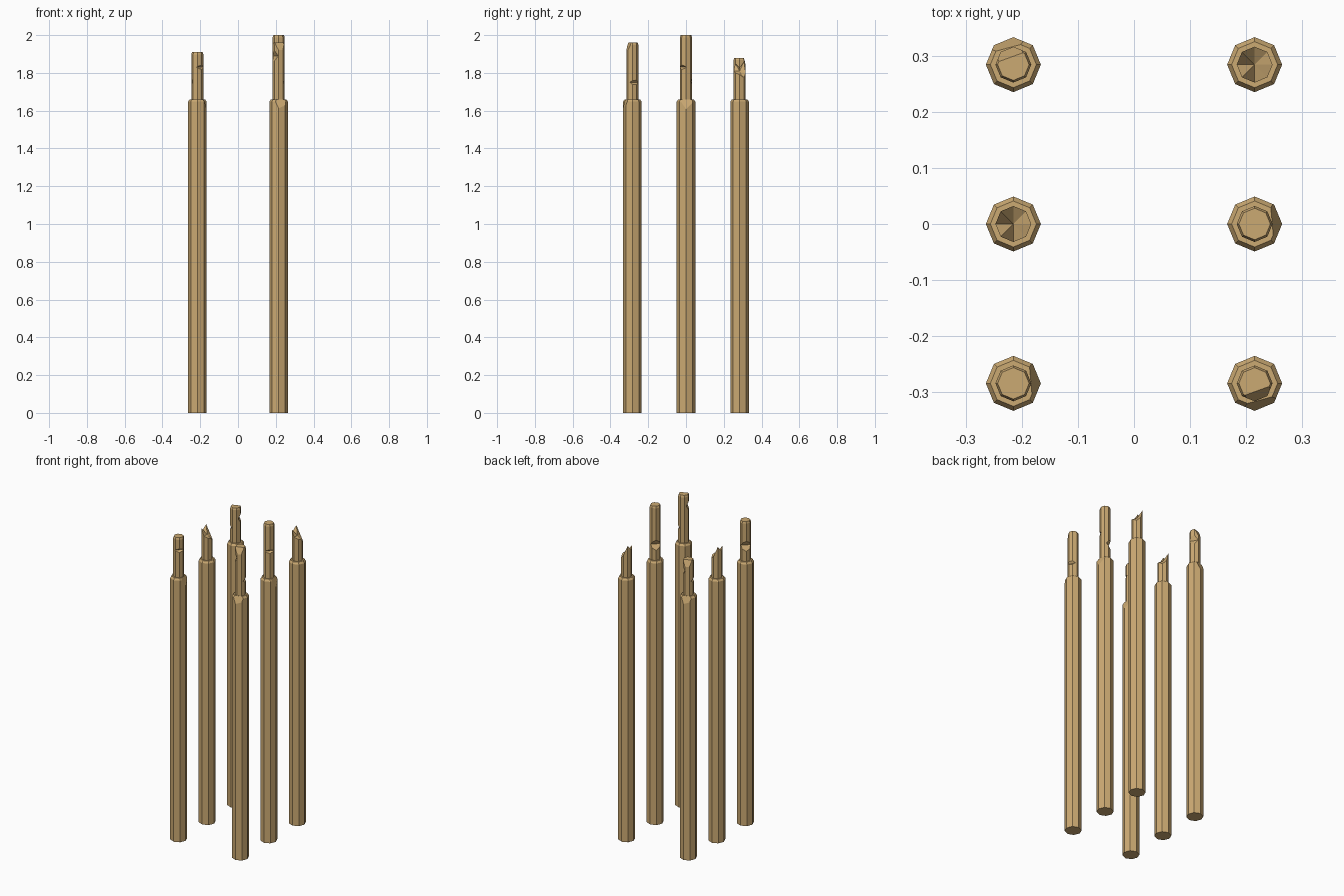
import bpy, bmesh, math
from mathutils import Vector, Matrix

if "Cube" in bpy.data.objects:
    bpy.data.objects.remove(bpy.data.objects["Cube"])

wood = bpy.data.materials.new("tan_wood")
wood.diffuse_color = (0.60, 0.40, 0.17, 1)
wood.use_nodes = True
wood.node_tree.nodes["Principled BSDF"].inputs["Base Color"].default_value = wood.diffuse_color

R, SHOULDER, TENON_R = 0.049, 1.66, 0.032


def add_object(name, bm, loc, rot=0.0):
    bmesh.ops.recalc_face_normals(bm, faces=bm.faces)
    me = bpy.data.meshes.new(name)
    bm.to_mesh(me)
    bm.free()
    ob = bpy.data.objects.new(name, me)
    me.materials.append(wood)
    ob.location = loc
    ob.rotation_euler.z = rot
    bpy.context.collection.objects.link(ob)
    return ob


def lathe(profile):
    """Eight-sided solid from (radius, height) pairs."""
    bm = bmesh.new()
    rings = [[bm.verts.new((r * math.cos(k * math.pi / 4), r * math.sin(k * math.pi / 4), z))
              for k in range(8)] for r, z in profile]
    for a, b in zip(rings, rings[1:]):
        for k in range(8):
            n = (k + 1) % 8
            bm.faces.new((a[k], a[n], b[n], b[k]))
    bm.faces.new(rings[0][::-1])
    return bm, rings[-1]


def heading(deg):
    return Vector((math.cos(math.radians(deg)), math.sin(math.radians(deg)), 0))


def chop(bm, point, normal):
    """Slice a corner away and close the cut."""
    geom = bm.verts[:] + bm.edges[:] + bm.faces[:]
    cut = bmesh.ops.bisect_plane(bm, geom=geom, plane_co=point, plane_no=normal, clear_outer=True)
    edges = [e for e in cut["geom_cut"] if isinstance(e, bmesh.types.BMEdge)]
    bmesh.ops.contextual_create(bm, geom=edges)


def post(name, loc, rot, chip):
    bm, top = lathe([(R, 0), (R, 1.648), (0.041, SHOULDER)])
    bm.faces.new(top)
    if chip is not None:
        d = heading(chip)
        chop(bm, d * 0.034 + Vector((0, 0, 1.652)), d * 0.05 + Vector((0, 0, 0.017)))
    add_object(name, bm, loc, rot)


def notch(ob, name, deg, z, depth, size, loc, rot):
    """V-shaped nick pointing inwards along a heading."""
    bm = bmesh.new()
    bmesh.ops.create_cube(bm, size=1)
    m = (Matrix.Rotation(math.radians(deg), 4, 'Z')
         @ Matrix.Translation((TENON_R * 0.96 - depth + 0.05, 0, z))
         @ Matrix.Diagonal((0.1 / math.sqrt(2), 0.2, size / math.sqrt(2), 1))
         @ Matrix.Rotation(math.pi / 4, 4, 'Y'))
    bm.transform(m)
    cutter = add_object(name, bm, loc, rot)
    cutter.hide_render = True
    cutter.display_type = 'WIRE'
    mod = ob.modifiers.new("notch", 'BOOLEAN')
    mod.operation = 'DIFFERENCE'
    mod.solver = 'EXACT'
    mod.object = cutter


def splintered_tenon(name, loc, rot):
    # jagged broken end, high on the -x side
    bm, top = lathe([(TENON_R, SHOULDER - 0.07), (TENON_R, 1.8)])
    for v, z in zip(top, (1.79, 1.775, 1.80, 1.86, 1.83, 1.85, 1.81, 1.80)):
        v.co.z = z
    c = bm.verts.new((0, 0, 1.81))
    for k in range(8):
        bm.faces.new((top[k], top[(k + 1) % 8], c))
    add_object(name, bm, loc, rot)


def nicked_tenon(name, loc, rot, height, nicks, slash):
    bm, top = lathe([(TENON_R, SHOULDER - 0.07), (TENON_R, height - 0.012), (0.028, height)])
    bm.faces.new(top)
    if slash is not None:
        d = heading(slash)
        chop(bm, d * 0.014 + Vector((0, 0, height)), d * 0.05 + Vector((0, 0, 0.02)))
    ob = add_object(name, bm, loc, rot)
    for i, (deg, z, depth, size) in enumerate(nicks):
        notch(ob, f"{name}_cutter_{i}", deg, z, depth, size, loc, rot)


# x side, y, kind, tenon top, half turn
layout = [
    (-1, -0.284, "slotted", 1.91, 0), (1, 0, "slotted", 2.0, 0),
    (1, -0.284, "slashed", 1.96, 0), (-1, 0.284, "slashed", 1.88, math.pi),
    (-1, 0, "splintered", 0, 0), (1, 0.284, "splintered", 0, 0),
]
for i, (sx, y, kind, top, rot) in enumerate(layout):
    loc = (sx * 0.215, y, 0)
    tenon = f"{kind}_tenon_{i}"
    post(f"post_{i}", loc, rot, {"slotted": 5, "slashed": -75, "splintered": None}[kind])
    if kind == "splintered":
        splintered_tenon(tenon, loc, rot)
    elif kind == "slotted":
        nicked_tenon(tenon, loc, rot, top,
                     [(-45, 1.83, 0.012, 0.09), (135, 1.755, 0.02, 0.15)], None)
    else:
        nicked_tenon(tenon, loc, rot, top,
                     [(25, 1.75, 0.012, 0.1), (-150, top - 0.07, 0.014, 0.2)], -70)
